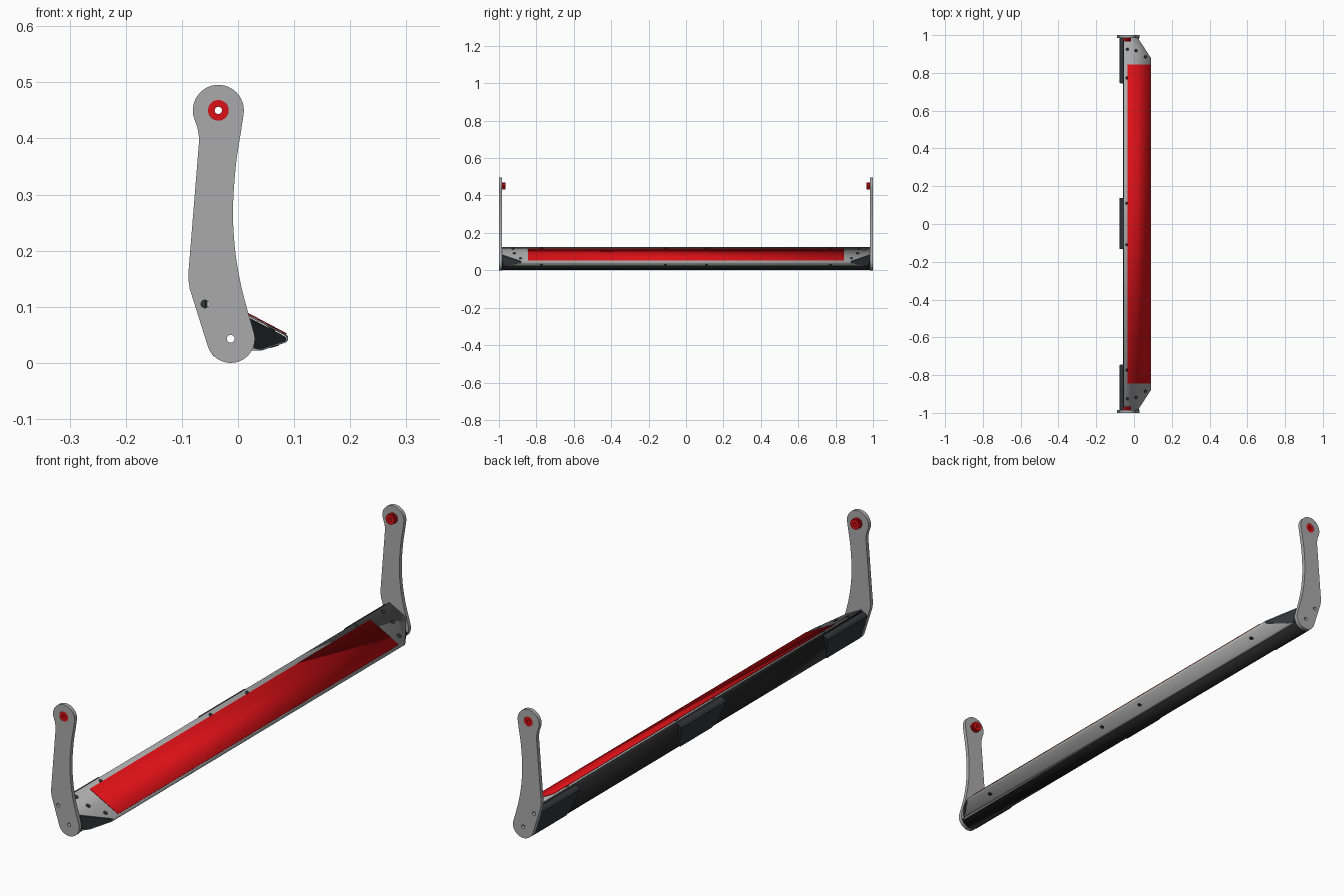
import bpy, bmesh
from math import sin, cos, radians, pi
from mathutils import Vector

if "Cube" in bpy.data.objects:
    bpy.data.objects.remove(bpy.data.objects["Cube"])


def material(name, rgb):
    m = bpy.data.materials.new(name)
    m.diffuse_color = (*rgb, 1)
    m.use_nodes = True
    m.node_tree.nodes["Principled BSDF"].inputs["Base Color"].default_value = m.diffuse_color
    return m


GREY = material("grey", (0.4, 0.4, 0.4))
RED = material("red", (0.7, 0.005, 0.008))
BLACK = material("black", (0.018, 0.018, 0.018))
DARK = material("dark", (0.03, 0.034, 0.04))


def arc(cx, cz, r, a0, a1, n=24):
    return [(cx + r * cos(radians(a0 + (a1 - a0) * i / n)),
             cz + r * sin(radians(a0 + (a1 - a0) * i / n))) for i in range(n + 1)]


def circle(cx, cz, r, n=24):
    return arc(cx, cz, r, 0, 360, n)[:-1]


def smooth(pts, n=6):
    """Catmull-Rom through the points, ends included."""
    p = [Vector(q) for q in [pts[0]] + pts + [pts[-1]]]
    out = []
    for a, b, c, d in zip(p, p[1:], p[2:], p[3:]):
        for i in range(n):
            t = i / n
            out.append(tuple(0.5 * (2 * b + (c - a) * t + (2 * a - 5 * b + 4 * c - d) * t ** 2
                                    + (3 * b - a - 3 * c + d) * t ** 3)))
    return out + [tuple(pts[-1])]


def finish(ob):
    bpy.ops.object.select_all(action='DESELECT')
    ob.select_set(True)
    bpy.context.view_layer.objects.active = ob
    if ob.type == 'CURVE':
        bpy.ops.object.convert(target='MESH')
    bpy.ops.object.shade_smooth_by_angle(angle=radians(30))
    return ob


def plate(name, loops, y0, y1, mat):
    """Flat xz plate with holes, standing between y0 and y1."""
    cu = bpy.data.curves.new(name, 'CURVE')
    cu.dimensions, cu.fill_mode, cu.extrude = '2D', 'BOTH', abs(y1 - y0) / 2
    for loop in loops:
        s = cu.splines.new('POLY')
        s.points.add(len(loop) - 1)
        for p, (x, z) in zip(s.points, loop):
            p.co = (x, z, 0, 1)
        s.use_cyclic_u = True
    cu.materials.append(mat)
    ob = bpy.data.objects.new(name, cu)
    ob.rotation_euler.x = pi / 2
    ob.location.y = (y0 + y1) / 2
    bpy.context.collection.objects.link(ob)
    return finish(ob)


def sweep(name, pts, y0, y1, mat, closed=False, thick=0, chamfer=False, taper=None):
    """Section swept along y: solid if closed, else a thin sheet."""
    bm = bmesh.new()
    t0, t1 = taper or (0, 0)
    top = max(z for _, z in pts)
    bot = min(z for _, z in pts)
    k = lambda z: (top - z) / (top - bot)
    a = [bm.verts.new((x, y0 + t0 * k(z) ** 2, z)) for x, z in pts]
    b = [bm.verts.new((x, y1 - t1 * k(z) ** 2, z)) for x, z in pts]
    n = len(pts)
    for i in range(n if closed else n - 1):
        j = (i + 1) % n
        bm.faces.new((a[i], a[j], b[j], b[i]))
    if closed:
        bm.faces.new(a)
        bm.faces.new(b[::-1])
    if chamfer:
        for s in (-1, 1):
            cut = bmesh.ops.bisect_plane(
                bm, geom=bm.verts[:] + bm.edges[:] + bm.faces[:],
                plane_co=(0.088, s * 0.88, 0), plane_no=(0.105, s * 0.068, 0), clear_outer=True)
            if closed:
                edges = [e for e in bm.edges if e.is_boundary]
                if edges:
                    bmesh.ops.holes_fill(bm, edges=edges)
    bmesh.ops.recalc_face_normals(bm, faces=bm.faces)
    me = bpy.data.meshes.new(name)
    bm.to_mesh(me)
    bm.free()
    me.materials.append(mat)
    ob = bpy.data.objects.new(name, me)
    bpy.context.collection.objects.link(ob)
    finish(ob)
    if thick:
        so = ob.modifiers.new("thickness", 'SOLIDIFY')
        so.thickness, so.offset = thick, 0
    return ob


def slope(x, d=0.0):
    return 0.0945 - 0.53 * x + d


# Side arm outline: rounded ends, bowed sides
arm = (arc(-0.035, 0.45, 0.0455, -8, 200)
       + smooth([(-0.0725, 0.42), (-0.069, 0.40)], 3)
       + [(-0.088, 0.165)] + smooth([(-0.0887, 0.15), (-0.086, 0.132)], 3)
       + arc(-0.013, 0.043, 0.043, 200, 372)
       + smooth([(0.018, 0.09), (0.005, 0.14), (-0.005, 0.20), (-0.009, 0.27),
                 (-0.004, 0.35), (0.005, 0.41)]))
knurl = [(-0.035 + r * cos(i * pi / 24), 0.45 + r * sin(i * pi / 24))
         for i in range(48) for r in [0.0195 if i % 2 else 0.018]]

for s, side in ((-1, "front"), (1, "rear")):
    plate(side + "_arm", [arm, circle(-0.035, 0.45, 0.0185), circle(-0.013, 0.043, 0.007),
                          circle(-0.059, 0.105, 0.007)], s * 0.985, s * 1.0, GREY)
    # Knurled pivot bushing through the arm
    plate(side + "_bushing", [knurl, circle(-0.035, 0.45, 0.0065)], s * 0.966, s * 0.9995, RED)
    # Dark end cap closing the chamfered end of the beam
    y0, y1 = sorted((s * 0.86, s * 0.985))
    sweep(side + "_end_cap", [(0.004, slope(0.004, -0.003)), (0.086, slope(0.086, -0.003)),
                              (0.085, 0.039), (0.04, 0.024), (0.028, 0.026), (0.02, 0.06)],
          y0, y1, DARK, closed=True, chamfer=True)

# Folded grey step plate: sloping top, front lip and underside
sweep("step_plate", [(-0.052, slope(-0.052)), (0.086, slope(0.086)), (0.088, 0.046),
                     (0.0875, 0.041), (0.085, 0.038), (0.042, 0.0235), (0.024, 0.024)],
      -0.985, 0.985, GREY, thick=0.003, chamfer=True)

# Red grip sheet on the slope
sweep("grip_sheet", [(-0.034, slope(-0.034, 0.003)), (0.086, slope(0.086, 0.003))],
      -0.845, 0.845, RED, thick=0.002)

# Black back shell curving under the beam
sweep("back_shell", [(-0.05, 0.119), (-0.056, 0.114), (-0.057, 0.06)]
      + arc(-0.013, 0.043, 0.039, 190, 340, 20), -0.985, 0.985, BLACK, thick=0.004)

# Three raised pads on the back, tapering downward
pad = [(-0.056, 0.117), (-0.070, 0.112), (-0.0755, 0.105), (-0.0745, 0.096), (-0.056, 0.042),
       (-0.050, 0.022), (-0.044, 0.012), (-0.040, 0.016), (-0.050, 0.034), (-0.055, 0.06)]
for name, y0, y1, t in (("front", -0.985, -0.745, (0, 0.04)), ("middle", -0.133, 0.137, (0.04, 0.04)),
                        ("rear", 0.745, 0.985, (0.04, 0))):
    sweep(name + "_pad", pad, y0, y1, DARK, closed=True, taper=t)


# Screws on the slope and on the underside
def screw(name, x, y, z, normal):
    bpy.ops.mesh.primitive_cylinder_add(vertices=16, radius=0.008, depth=0.005, location=(x, y, z))
    ob = bpy.context.object
    ob.name = name
    ob.rotation_euler = Vector(normal).to_track_quat('Z', 'Y').to_euler()
    ob.data.materials.append(DARK)
    finish(ob)


for s in (-1, 1):
    for x, y in ((-0.036, 0.925), (0.01, 0.918), (0.06, 0.885), (-0.038, 0.773), (-0.038, 0.11)):
        screw("top_screw", x, s * y, slope(x), (0.53, 0, 1))
    for y in (0.11, 0.773):
        screw("underside_screw", 0.065, s * y, 0.0312, (0.33, 0, -1))
